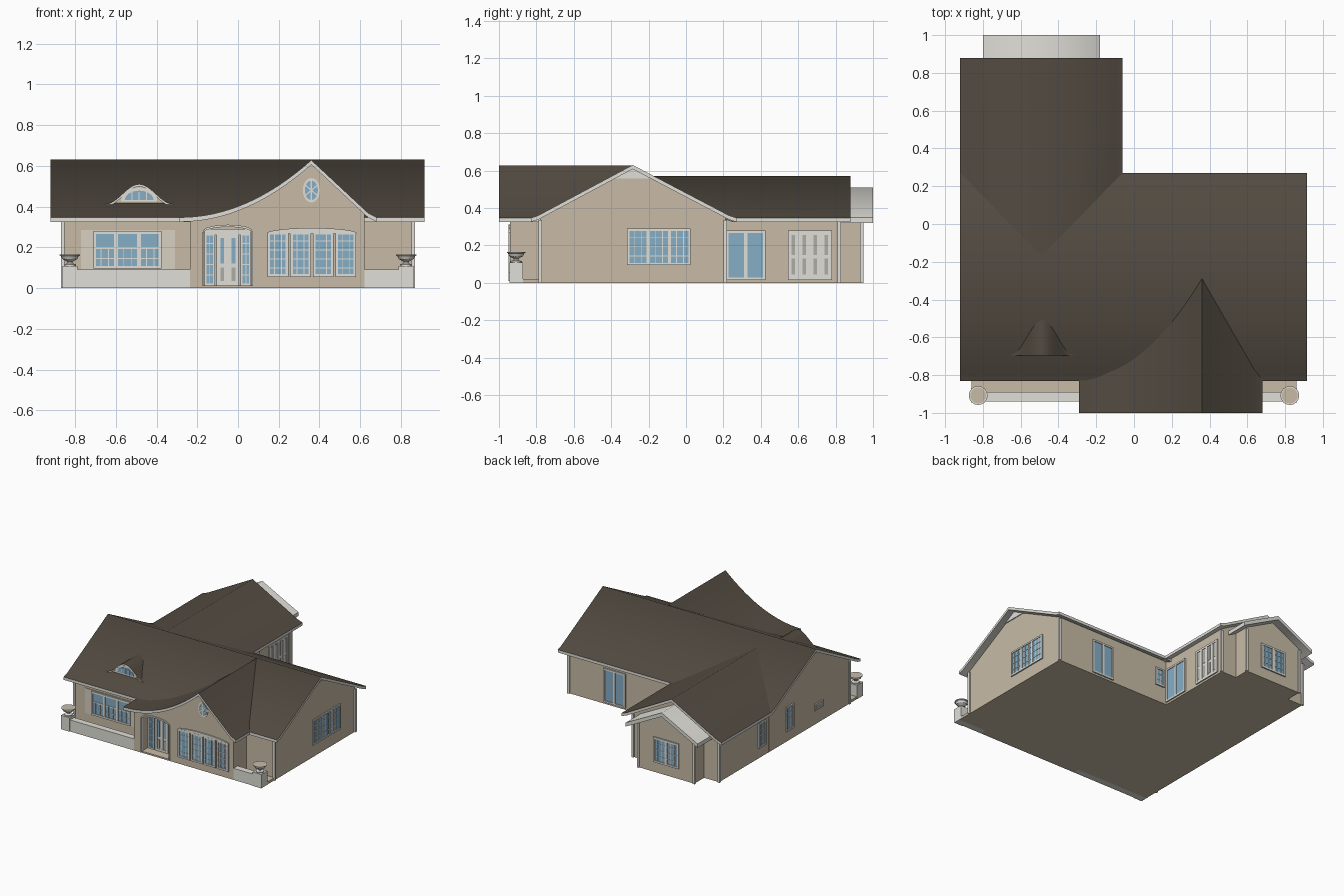
import bpy, bmesh, math

if "Cube" in bpy.data.objects:
    bpy.data.objects.remove(bpy.data.objects["Cube"])


def material(name, rgb):
    m = bpy.data.materials.new(name)
    m.diffuse_color = (*rgb, 1)
    m.use_nodes = True
    m.node_tree.nodes["Principled BSDF"].inputs["Base Color"].default_value = m.diffuse_color
    return m


ROOF = material("roof brown", (0.085, 0.07, 0.053))
WALL = material("wall tan", (0.58, 0.50, 0.38))
TRIM = material("trim white", (0.75, 0.74, 0.69))
GLASS = material("glass blue", (0.24, 0.42, 0.56))
GREY = material("panel grey", (0.42, 0.42, 0.39))
CREAM = material("cream panel", (0.68, 0.63, 0.54))


def finish(name, bm, mats, rule=None, smooth=0):
    bmesh.ops.recalc_face_normals(bm, faces=bm.faces)
    if rule:
        for f in bm.faces:
            f.material_index = rule(f.normal)
    me = bpy.data.meshes.new(name)
    bm.to_mesh(me)
    bm.free()
    for m in mats:
        me.materials.append(m)
    ob = bpy.data.objects.new(name, me)
    bpy.context.collection.objects.link(ob)
    if smooth:
        bpy.ops.object.select_all(action='DESELECT')
        ob.select_set(True)
        bpy.context.view_layer.objects.active = ob
        bpy.ops.object.shade_smooth_by_angle(angle=math.radians(smooth))
    return ob


def prism(name, pts, axis, a, b, mats, rule=None, smooth=0):
    """Extrude a (horizontal, z) outline along x or y; a may be one value per point."""
    bm = bmesh.new()
    n = len(pts)
    starts = a if isinstance(a, list) else [a] * n
    rings = []
    for ds in (starts, [b] * n):
        rings.append([bm.verts.new((d, u, z) if axis == 'x' else (u, d, z)) for d, (u, z) in zip(ds, pts)])
    bm.faces.new(rings[0])
    bm.faces.new(rings[1][::-1])
    for i in range(n):
        j = (i + 1) % n
        bm.faces.new((rings[0][i], rings[0][j], rings[1][j], rings[1][i]))
    return finish(name, bm, mats, rule, smooth)


def block(name, x0, x1, y0, y1, z0, z1, mat):
    return prism(name, [(x0, z0), (x1, z0), (x1, z1), (x0, z1)], 'y', y0, y1, [mat])


def roof(name, top, axis, a, b, thick=0.022, mat=ROOF):
    """Roof shell: tiles on top, trim on the edges and soffit."""
    pts = top + [(u, z - thick) for u, z in reversed(top)]
    if isinstance(a, list):
        a = a + a[::-1]
    return prism(name, pts, axis, a, b, [mat, TRIM], lambda n: 0 if n.z > 0.2 else 1, 60)


# Walls face a side; p is the wall plane, u runs along it, d points outwards
SIDES = {'front': lambda p, u, d, z: (u, p - d, z), 'back': lambda p, u, d, z: (u, p + d, z),
         'right': lambda p, u, d, z: (p + d, u, z), 'left': lambda p, u, d, z: (p - d, u, z)}


def add_box(bm, side, p, u0, u1, z0, z1, depth, mi):
    v = [bm.verts.new(SIDES[side](p, u, d, z)) for d in (0, depth)
         for u, z in ((u0, z0), (u1, z0), (u1, z1), (u0, z1))]
    for q in ((0, 1, 2, 3), (4, 5, 6, 7), (0, 1, 5, 4), (1, 2, 6, 5), (2, 3, 7, 6), (3, 0, 4, 7)):
        bm.faces.new([v[i] for i in q]).material_index = mi


def window(name, side, p, u0, u1, z0, z1, sashes=1, cols=1, rows=1, fr=0.012, pane=GLASS, grid_top=1.0):
    """Glass plate, frame, sash posts and fine glazing bars up to grid_top."""
    bm = bmesh.new()
    add_box(bm, side, p, u0, u1, z0, z1, 0.004, 0)
    for a, b, c, d in ((u0, u1, z0, z0 + fr), (u0, u1, z1 - fr, z1),
                       (u0, u0 + fr, z0, z1), (u1 - fr, u1, z0, z1)):
        add_box(bm, side, p, a, b, c, d, 0.0098, 1)
    w = (u1 - u0) / sashes
    zt = z0 + (z1 - z0) * grid_top
    for s in range(sashes):
        a = u0 + s * w
        if s:
            add_box(bm, side, p, a - fr * 0.7, a + fr * 0.7, z0, z1, 0.009, 1)
        for c in range(1, cols):
            x = a + w * c / cols
            add_box(bm, side, p, x - 0.002, x + 0.002, z0, zt, 0.007, 1)
    for r in range(1, rows + (grid_top < 1)):
        z = z0 + (zt - z0) * r / rows
        t = 0.005 if r == rows else 0.002
        add_box(bm, side, p, u0, u1, z - t, z + t, 0.0065, 1)
    return finish(name, bm, [pane, TRIM])


def ellipse(cx, cz, a, b, start=0, end=360, n=20):
    n1 = n if end - start == 360 else n + 1
    return [(cx + a * math.cos(math.radians(start + (end - start) * i / n)),
             cz + b * math.sin(math.radians(start + (end - start) * i / n))) for i in range(n1)]


def lowered(top, lo, hi, drop=0.012):
    """Wall outline that fits under a roof profile."""
    def z_at(u):
        for (a, za), (b, zb) in zip(top, top[1:]):
            if a <= u <= b:
                return za + (zb - za) * (u - a) / (b - a) - drop
    mid = [(u, z - drop) for u, z in top if lo < u < hi]
    return [(lo, z_at(lo))] + mid + [(hi, z_at(hi))]


# Roof profiles
main_top = [(-0.83, 0.347), (-0.79, 0.36), (-0.285, 0.63), (0.23, 0.36), (0.27, 0.347)]
wing_top = [(-0.92, 0.347), (-0.88, 0.36), (-0.49, 0.57), (-0.10, 0.36), (-0.06, 0.347)]
bay_top = [(-0.80, 0.35), (-0.49, 0.51), (-0.18, 0.35)]
sweep = [(-0.29 + 0.65 * i / 16, 0.347 + 0.281 * (i / 16) ** 2.05) for i in range(17)]
gable_top = sweep + [(0.64, 0.367), (0.68, 0.347)]

roof("main_roof", main_top, 'x', -0.92, 0.915)
# The rear wing roof starts along the valleys
roof("rear_wing_roof", wing_top, 'y', [0.25, 0.215, -0.19, 0.215, 0.25], 0.88)
roof("front_gable_roof", gable_top, 'y', -1.0, -0.29)
roof("rear_bay_roof", bay_top, 'y', 0.80, 1.0, 0.03, TRIM)

# Walls
for nm, top, axis, lo, hi, a, b in (
        ("main_walls", main_top, 'x', -0.78, 0.21, -0.86, 0.86),
        ("rear_wing_walls", wing_top, 'y', -0.859, -0.12, 0.0, 0.82),
        ("rear_bay_walls", bay_top, 'y', -0.73, -0.25, 0.7, 0.94),
        ("front_gable_body", gable_top, 'y', -0.235, 0.62, -0.86, -0.7)):
    prism(nm, [(lo, 0)] + lowered(top, lo, hi) + [(hi, 0)], axis, a, b, [WALL])

# Front gable wall with the arched entry opening
arch = ellipse(-0.05, 0.27, 0.12, 0.03, 180, 0, 12)
prism("front_gable_wall", [(-0.235, 0)] + lowered(gable_top, -0.235, 0.62)
      + [(0.62, 0), (0.07, 0)] + arch[::-1] + [(-0.17, 0)], 'y', -0.94, -0.86, [WALL])
block("entry_floor", -0.17, 0.07, -0.94, -0.86, 0, 0.012, WALL)

# Entry doors, sidelights and arch moulding
block("entry_transom", -0.165, 0.065, -0.868, -0.86, 0.26, 0.29, TRIM)
window("entry_door", 'front', -0.86, -0.105, 0.005, 0.012, 0.27, 2, 1, 1, 0.017, TRIM)
for nm, a in (("left", -0.165), ("right", 0.012)):
    window("entry_sidelight_" + nm, 'front', -0.86, a, a + 0.053, 0.012, 0.27, 1, 2, 5, 0.011)
for x in (-0.077, -0.022):
    block("door_light", x - 0.009, x + 0.009, -0.868, -0.86, 0.12, 0.245, GLASS)
    block("door_panel", x - 0.009, x + 0.009, -0.868, -0.86, 0.035, 0.1, GREY)
prism("entry_arch_trim", arch + [(x, z + 0.011) for x, z in arch[::-1]], 'y', -0.948, -0.93, [TRIM])
for x in (-0.174, 0.066):
    block("entry_jamb", x, x + 0.008, -0.948, -0.93, 0.01, 0.275, TRIM)

# Front gable windows with curved head
for i in range(4):
    x = 0.145 + i * 0.111
    window(f"gable_window_{i}", 'front', -0.94, x, x + 0.102, 0.055, 0.275, 1, 3, 5, 0.013)
head = ellipse(0.3625, 0.268, 0.222, 0.027, 180, 0, 16)
prism("gable_window_head", head, 'y', -0.949, -0.94, [TRIM])

# Oval window in the gable
prism("oval_frame", ellipse(0.36, 0.48, 0.042, 0.06), 'y', -0.945, -0.94, [TRIM])
prism("oval_glass", ellipse(0.36, 0.48, 0.032, 0.048), 'y', -0.948, -0.94, [GLASS])
for i in range(3):
    t = math.radians(90 + 60 * i)
    c, s = math.cos(t), math.sin(t)
    prism("oval_bar", [(0.36 + c * k * 0.034 - s * m * 0.003, 0.48 + s * k * 0.05 + c * m * 0.003)
                       for k, m in ((-1, -1), (1, -1), (1, 1), (-1, 1))], 'y', -0.9495, -0.94, [TRIM])

# Left front window on its pale surround
block("front_window_surround", -0.77, -0.31, -0.784, -0.78, 0.09, 0.285, CREAM)
window("front_window", 'front', -0.784, -0.71, -0.375, 0.095, 0.28, 3, 3, 2, 0.014, GLASS, 0.55)

# Side and rear openings
window("right_window", 'right', 0.86, -0.315, 0.025, 0.095, 0.29, 3, 3, 4, 0.012)
window("wing_sliding_door", 'right', -0.12, 0.215, 0.425, 0.015, 0.28, 2, 1, 1, 0.013)
window("wing_double_door", 'right', -0.12, 0.545, 0.78, 0.015, 0.28, 4, 1, 1, 0.016, TRIM)
for i in range(4):
    y = 0.574 + i * 0.0588
    for z0, z1 in ((0.045, 0.13), (0.15, 0.255)):
        block("double_door_panel", -0.12, -0.114, y - 0.009, y + 0.009, z0, z1, GREY)
window("rear_sliding_door", 'back', 0.21, 0.37, 0.56, 0.015, 0.28, 2, 1, 1, 0.013)
window("rear_small_window", 'back', 0.21, -0.10, -0.02, 0.13, 0.27, 1, 2, 3, 0.012)
window("bay_window", 'back', 0.94, -0.60, -0.38, 0.08, 0.275, 2, 3, 4, 0.014)
window("left_window_a", 'left', -0.86, 0.25, 0.34, 0.08, 0.27, 1, 2, 4, 0.012)
window("left_window_b", 'left', -0.86, -0.09, 0.0, 0.08, 0.27, 1, 2, 4, 0.012)
window("left_vent", 'left', -0.86, -0.45, -0.35, 0.11, 0.16, 1, 1, 3, 0.01, CREAM)

# Gable apex panels and corner boards
for x in (-0.867, 0.86):
    prism("apex_panel", [(-0.40, 0.557), (-0.285, 0.615), (-0.17, 0.557)], 'x', x, x + 0.007, [TRIM])
for x, y, h in ((-0.86, -0.78, 0.335), (0.86, -0.78, 0.335), (0.86, 0.21, 0.335), (-0.86, 0.82, 0.335),
                (-0.12, 0.82, 0.335), (-0.73, 0.94, 0.345), (-0.25, 0.94, 0.345)):
    block("corner_board", x - 0.009, x + 0.009, y - 0.009, y + 0.009, 0, h, TRIM)

# Eyebrow dormer
bell = [(-0.485 + 0.165 * (i / 12 - 1), 0.413 + 0.097 * math.sin(math.pi * i / 24) ** 2) for i in range(25)]
roof("dormer_roof", bell, 'y', -0.695, -0.45, 0.012)
prism("dormer_wall", [(x, z - 0.006) for x, z in bell], 'y', -0.683, -0.5, [WALL])
prism("dormer_frame", ellipse(-0.485, 0.425, 0.09, 0.068, 0, 180), 'y', -0.688, -0.68, [TRIM])
prism("dormer_glass", ellipse(-0.485, 0.432, 0.07, 0.046, 0, 180), 'y', -0.691, -0.68, [GLASS])
for x in (-0.52, -0.485, -0.45):
    block("dormer_bar", x - 0.0025, x + 0.0025, -0.6935, -0.68, 0.432, 0.472, TRIM)


# Planter walls, posts and urns
def urn(x, y, z):
    bm = bmesh.new()
    prof = [(0.03, 0), (0.03, 0.008), (0.012, 0.014), (0.014, 0.022), (0.036, 0.034),
            (0.044, 0.05), (0.05, 0.052), (0.05, 0.058), (0.042, 0.058)]
    n = 16
    rings = [[bm.verts.new((x + r * math.cos(2 * math.pi * k / n), y + r * math.sin(2 * math.pi * k / n), z + h))
              for k in range(n)] for r, h in prof]
    for a, b in zip(rings, rings[1:]):
        for k in range(n):
            bm.faces.new((a[k], a[(k + 1) % n], b[(k + 1) % n], b[k]))
    bm.faces.new(rings[0])
    bm.faces.new(rings[-1]).material_index = 1
    finish("urn", bm, [TRIM, WALL], None, 30)


for nm, x0, x1, px in (("left", -0.86, -0.235, -0.825), ("right", 0.62, 0.86, 0.825)):
    block(nm + "_planter_wall", x0, x1, -0.94, -0.89, 0, 0.09, TRIM)
    block(nm + "_planter_floor", x0, x1, -0.89, -0.78, 0, 0.02, WALL)
    block(nm + "_post", px - 0.037, px + 0.037, -0.945, -0.871, 0, 0.108, TRIM)
    urn(px, -0.908, 0.108)
